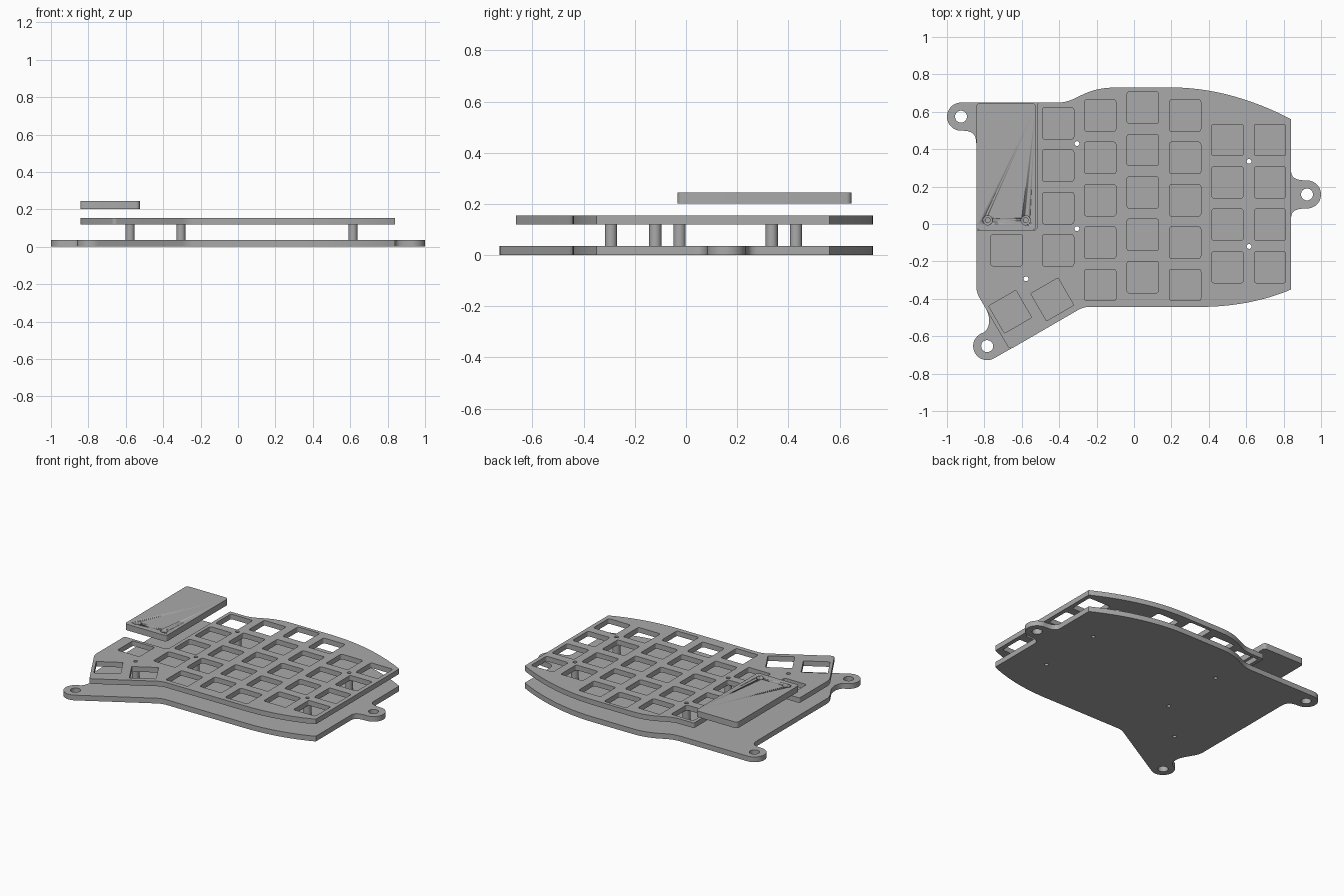
import bpy, bmesh, math
from mathutils import Vector, Matrix
from mathutils.geometry import interpolate_bezier

cube = bpy.data.objects.get("Cube")
if cube:
    bpy.data.objects.remove(cube, do_unlink=True)

grey = bpy.data.materials.new("plain grey")
grey.use_nodes = True
COLOUR = (0.4, 0.4, 0.4, 1)
grey.diffuse_color = COLOUR
grey.node_tree.nodes["Principled BSDF"].inputs["Base Color"].default_value = COLOUR


# Outline helpers
def arc(centre, r, start, end, n=24):
    angles = [math.radians(start + (end - start) * i / n) for i in range(n + 1)]
    return [Vector((centre[0] + r * math.cos(a), centre[1] + r * math.sin(a))) for a in angles]


def circle(centre, r, n=32):
    return arc(centre, r, 0, 360, n)[:-1]


def bend(a, ha, hb, b, n=16):
    return [Vector(p[:2]) for p in interpolate_bezier(*(Vector(q) for q in (a, ha, hb, b)), n)]


def corner(before, at, after, r):
    before, at, after = Vector(before), Vector(at), Vector(after)
    a = at + (before - at).normalized() * r
    b = at + (after - at).normalized() * r
    return bend(a, a.lerp(at, 0.55), b.lerp(at, 0.55), b, 7)


def rounded_box(centre, w, h, r, turn=0):
    pts = [Vector((x * w / 2, y * h / 2)) for x, y in ((-1, -1), (1, -1), (1, 1), (-1, 1))]
    rot = Matrix.Rotation(math.radians(turn), 2)
    loop = []
    for i in range(4):
        loop += corner(pts[i - 1], pts[i], pts[(i + 1) % 4], r)
    return [rot @ p + Vector(centre) for p in loop]


# Flat slab from one outline and its holes
def slab(name, loops, z0, z1):
    curve = bpy.data.curves.new(name, "CURVE")
    curve.dimensions = "2D"
    curve.fill_mode = "BOTH"
    curve.extrude = (z1 - z0) / 2
    for loop in loops:
        spline = curve.splines.new("POLY")
        spline.points.add(len(loop) - 1)
        for point, p in zip(spline.points, loop):
            point.co = (p.x, p.y, 0, 1)
        spline.use_cyclic_u = True
    obj = bpy.data.objects.new(name, curve)
    bpy.context.collection.objects.link(obj)
    bpy.ops.object.select_all(action="DESELECT")
    obj.select_set(True)
    bpy.context.view_layer.objects.active = obj
    bpy.ops.object.convert(target="MESH")
    obj = bpy.context.object
    mesh = obj.data
    bm = bmesh.new()
    bm.from_mesh(mesh)
    bmesh.ops.remove_doubles(bm, verts=bm.verts, dist=0.0001)
    bmesh.ops.translate(bm, verts=bm.verts, vec=(0, 0, (z0 + z1) / 2))
    bmesh.ops.recalc_face_normals(bm, faces=bm.faces)
    bm.to_mesh(mesh)
    bm.free()
    mesh.materials.clear()
    mesh.materials.append(grey)
    bpy.ops.object.shade_smooth_by_angle(angle=math.radians(30))
    return obj


# Shared edges of both plates, running clockwise
LEFT, RIGHT, TOP, BOTTOM = -0.843, 0.84, 0.73, -0.443
SHOULDER, WAIST = 0.649, -0.365
back_edge = (bend((-0.41, SHOULDER), (-0.30, SHOULDER), (-0.28, TOP), (-0.09, TOP))
             + bend((0.20, TOP), (0.42, TOP), (0.64, 0.665), (RIGHT, 0.56), 24))
front_edge = bend((RIGHT, -0.35), (0.70, -0.41), (0.53, BOTTOM), (0.36, BOTTOM))
thumb_bend = corner((0.36, BOTTOM), (-0.27, BOTTOM), (-0.655, -0.667), 0.03)
waist = corner((-0.665, -0.672), (LEFT, WAIST), (LEFT, 0), 0.03)

# Three mounting ears of the base
EAR = 0.075
ear_right, ear_front, ear_back = (0.925, 0.158), (-0.785, -0.653), (-0.925, 0.574)
right_ear = (bend((RIGHT, 0.285), (RIGHT, 0.25), (0.86, 0.233), ear_right_top := (0.925, 0.233))[:-1]
             + arc(ear_right, EAR, 90, -90)
             + bend((0.925, 0.083), (0.86, 0.083), (RIGHT, 0.066), (RIGHT, 0.031))[1:])
front_ear = arc(ear_front, EAR, -60, -250)
front_ear += bend(front_ear[-1], (-0.769, -0.567), (-0.765, -0.503), (-0.79, -0.456))[1:]
back_ear = (bend((LEFT, 0.42), (LEFT, 0.48), (-0.86, 0.499), (-0.925, 0.499))[:-1]
            + arc(ear_back, EAR, -90, -270))

spacers = [(-0.305, 0.43), (-0.305, -0.025), (-0.577, -0.293), (0.615, 0.335), (0.615, -0.12)]
SCREW = 0.013
screw_holes = [circle(p, SCREW, 20) for p in spacers]

base_outline = back_edge + right_ear + front_edge + thumb_bend + front_ear + waist + back_ear
ear_holes = [circle(p, 0.032) for p in (ear_right, ear_front, ear_back)]
slab("base_plate", [base_outline] + ear_holes + screw_holes, 0, 0.036)

# Switch plate, notched at the back left
NOTCH_X, NOTCH_Y = -0.515, -0.035
thumb_tip = corner((-0.27, BOTTOM), (-0.665, -0.672), (LEFT, WAIST), 0.02)
notch = (corner((LEFT, WAIST), (LEFT, NOTCH_Y), (NOTCH_X, NOTCH_Y), 0.008)
         + corner((LEFT, NOTCH_Y), (NOTCH_X, NOTCH_Y), (NOTCH_X, SHOULDER), 0.025)
         + corner((NOTCH_X, NOTCH_Y), (NOTCH_X, SHOULDER), (-0.41, SHOULDER), 0.008))
plate_outline = back_edge + front_edge + thumb_bend + thumb_tip + waist + notch

# Key cutouts: columns of (x, back key y, number of keys), then the thumb keys
PITCH, KEY = 0.2265, 0.168
columns = [(-0.681, -0.14, 1), (-0.406, 0.538, 4), (-0.181, 0.58, 5), (0.047, 0.622, 5),
           (0.273, 0.58, 5), (0.5, 0.449, 4), (0.727, 0.449, 4)]
keys = [rounded_box((x, y - i * PITCH), KEY, KEY, 0.012) for x, y, n in columns for i in range(n)]
keys += [rounded_box(p, KEY, KEY, 0.005, 30) for p in ((-0.662, -0.469), (-0.437, -0.403))]
slab("switch_plate", [plate_outline] + keys + screw_holes, 0.119, 0.154)

# Hollow spacers
for i, p in enumerate(spacers):
    slab(f"spacer_{i + 1}", [circle(p, 0.0238), circle(p, SCREW, 20)], 0.036, 0.119)

# Controller cover with two counterbored screw holes
cover_screws = [(-0.782, 0.02), (-0.579, 0.02)]
cover = slab("controller_cover",
             [rounded_box((-0.684, 0.306), 0.318, 0.68, 0.02)]
             + [circle(p, SCREW, 20) for p in cover_screws], 0.202, 0.244)
for p in cover_screws:
    cutter = slab("counterbore_cutter", [circle(p, 0.025)], 0.222, 0.26)
    cutter.hide_render = True
    cut = cover.modifiers.new("counterbore", "BOOLEAN")
    cut.operation = "DIFFERENCE"
    cut.solver = "EXACT"
    cut.object = cutter
    bpy.context.view_layer.objects.active = cover
    bpy.ops.object.modifier_apply(modifier=cut.name)
    bpy.data.objects.remove(cutter, do_unlink=True)
